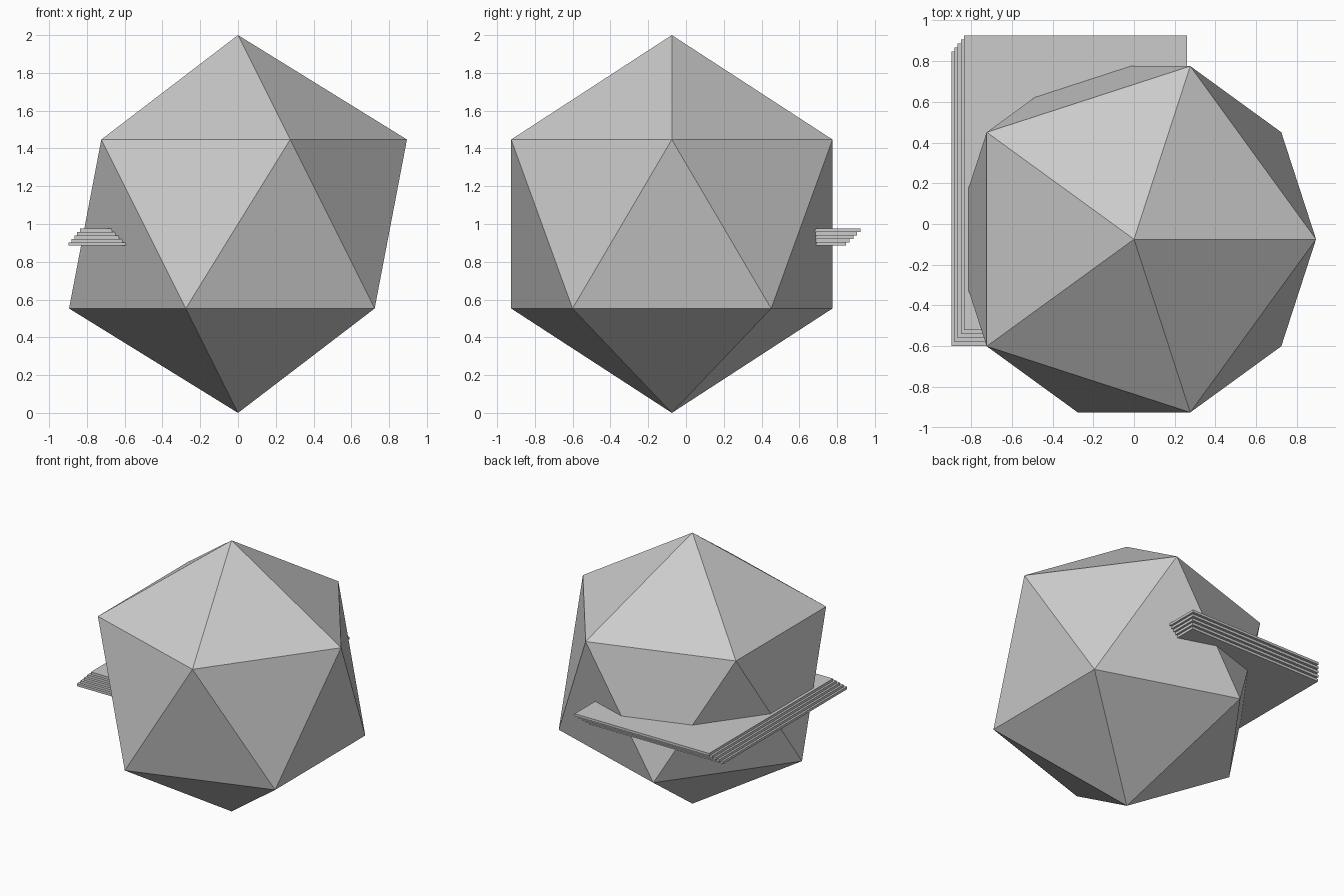
import bpy

if "Cube" in bpy.data.objects:
    bpy.data.objects.remove(bpy.data.objects["Cube"])

# Large faceted body: 20 flat triangles
bpy.ops.mesh.primitive_ico_sphere_add(subdivisions=1, radius=1, location=(0, -0.075, 1))
bpy.context.object.name = "faceted_body"

# Stack of five thin sheets pushed into the back left side, each stepped diagonally
SHEETS = 5
STEP_X, STEP_Y, PITCH = 0.0153, 0.0195, 0.0182
WIDTH, DEPTH = 1.097, 1.446
for i in range(SHEETS):
    x0 = -0.897 + i * STEP_X
    y0 = -0.599 + i * STEP_Y
    z0 = 0.885 + i * PITCH
    bpy.ops.mesh.primitive_cube_add(
        size=1, location=(x0 + WIDTH / 2, y0 + DEPTH / 2, z0 + PITCH / 2))
    sheet = bpy.context.object
    sheet.name = f"sheet_{i + 1}"
    sheet.scale = (WIDTH, DEPTH, PITCH)
    bpy.ops.object.transform_apply(location=False, rotation=False, scale=True)
